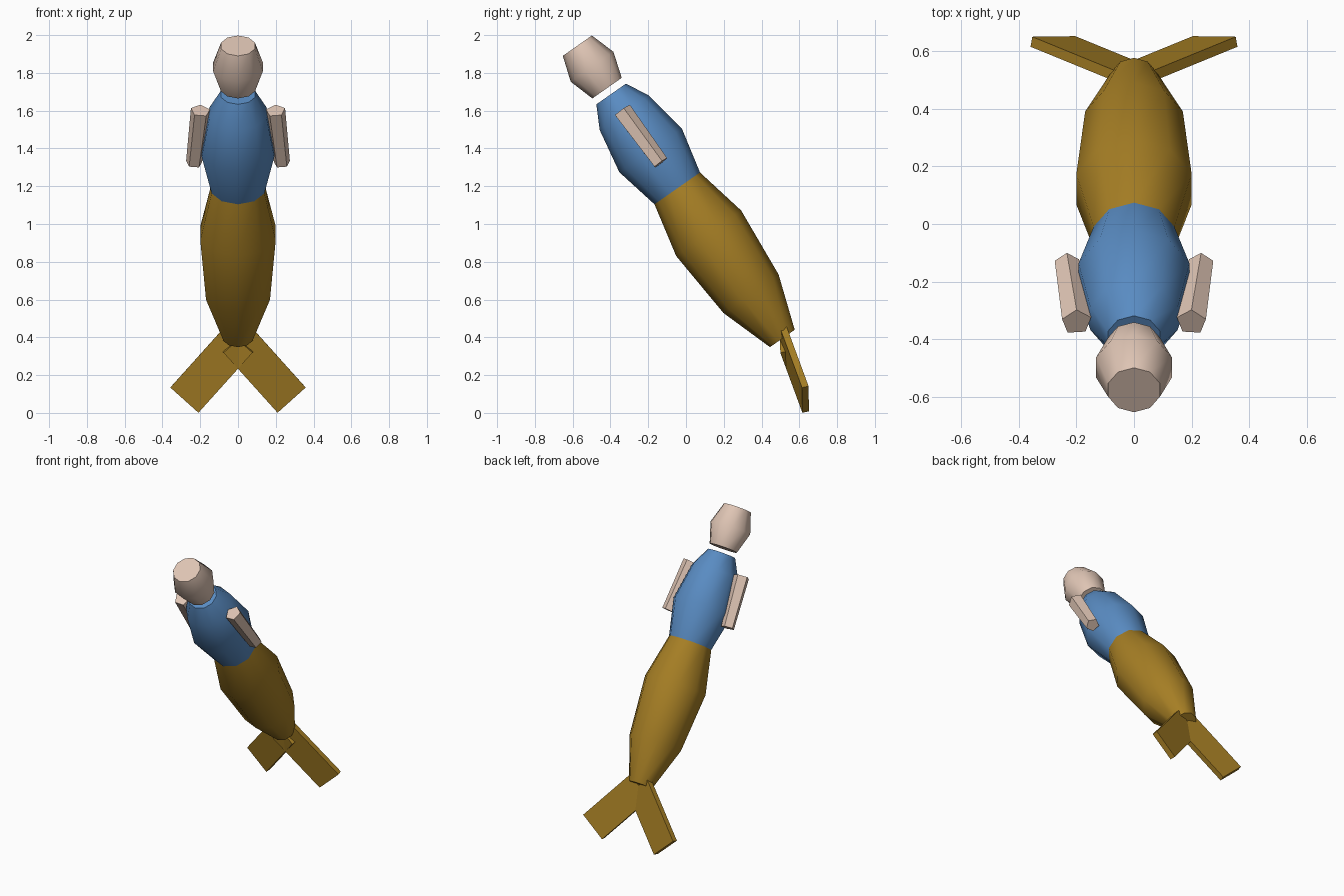
import bpy, bmesh, math
from mathutils import Vector, Matrix

if "Cube" in bpy.data.objects:
    bpy.data.objects.remove(bpy.data.objects["Cube"])


def material(name, rgb):
    m = bpy.data.materials.new(name)
    m.diffuse_color = (*rgb, 1)
    m.use_nodes = True
    m.node_tree.nodes["Principled BSDF"].inputs["Base Color"].default_value = m.diffuse_color
    return m


SKIN = material("pale skin", (0.74, 0.56, 0.46))
BLUE = material("blue cloth", (0.10, 0.26, 0.54))
GOLD = material("golden brown", (0.38, 0.21, 0.018))


def finish(bm, name, mat, matrix):
    bmesh.ops.recalc_face_normals(bm, faces=bm.faces)
    bm.transform(matrix)
    if matrix.determinant() < 0:
        bmesh.ops.reverse_faces(bm, faces=bm.faces)
    me = bpy.data.meshes.new(name)
    bm.to_mesh(me)
    bm.free()
    me.materials.append(mat)
    for p in me.polygons:
        p.use_smooth = True
    me.set_sharp_from_angle(angle=math.radians(40))
    ob = bpy.data.objects.new(name, me)
    bpy.context.collection.objects.link(ob)
    return ob


def frame(origin, along):
    """Local z runs along the given direction, local y faces the back."""
    z = Vector(along).normalized()
    y = z.cross(Vector((1, 0, 0))).normalized()
    x = y.cross(z)
    m = Matrix((x, y, z)).transposed().to_4x4()
    m.translation = origin
    return m


def barrel(name, mat, rings, sides, matrix):
    """Closed many-sided barrel from (height, radius) rings."""
    bm = bmesh.new()
    loops = []
    for h, r in rings:
        angles = [math.pi / 2 + math.tau * i / sides for i in range(sides)]
        loops.append([bm.verts.new((r * math.cos(a), r * math.sin(a), h)) for a in angles])
    for low, high in zip(loops, loops[1:]):
        for i in range(sides):
            j = (i + 1) % sides
            bm.faces.new((low[i], low[j], high[j], high[i]))
    bm.faces.new(loops[0][::-1])
    bm.faces.new(loops[-1])
    return finish(bm, name, mat, matrix)


# Leaning body: tail, torso and head share one axis tilted 35 degrees
tilt = math.radians(35)
axis = frame((0, 0.51, 0.394), (0, -math.sin(tilt), math.cos(tilt)))
barrel("tail", GOLD, [(0, 0.08), (0.289, 0.178), (0.68, 0.21), (0.97, 0.147)], 10, axis)
barrel("torso", BLUE, [(0.97, 0.147), (1.216, 0.202), (1.459, 0.159), (1.58, 0.0955)], 10, axis)
barrel("head", SKIN, [(1.618, 0.095), (1.756, 0.138), (1.892, 0.094)], 10, axis)

for side, label in ((1, "right"), (-1, "left")):
    mirror = Matrix.Diagonal((side, 1, 1, 1))

    # Five-sided tapered arm
    hand = Vector((0.2325, -0.136, 1.323))
    shoulder = Vector((0.199, -0.340, 1.600))
    d = shoulder - hand
    barrel("arm_" + label, SKIN, [(0, 0.0445), (d.length, 0.053)], 5, mirror @ frame(hand, d))

    # Flat tail fin
    long = Vector((0.286, 0.117, -0.318)).normalized()
    wide = Vector((0.153, 0, 0.127))
    wide = (wide - long * wide.dot(long)).normalized()
    thick = wide.cross(long)
    m = Matrix((wide, thick, long)).transposed().to_4x4()
    m.translation = (0.138, 0.574, 0.23)
    bm = bmesh.new()
    bmesh.ops.create_cube(bm, size=1, matrix=Matrix.Diagonal((0.2, 0.036, 0.443, 1)))
    finish(bm, "tail_fin_" + label, GOLD, mirror @ m)
